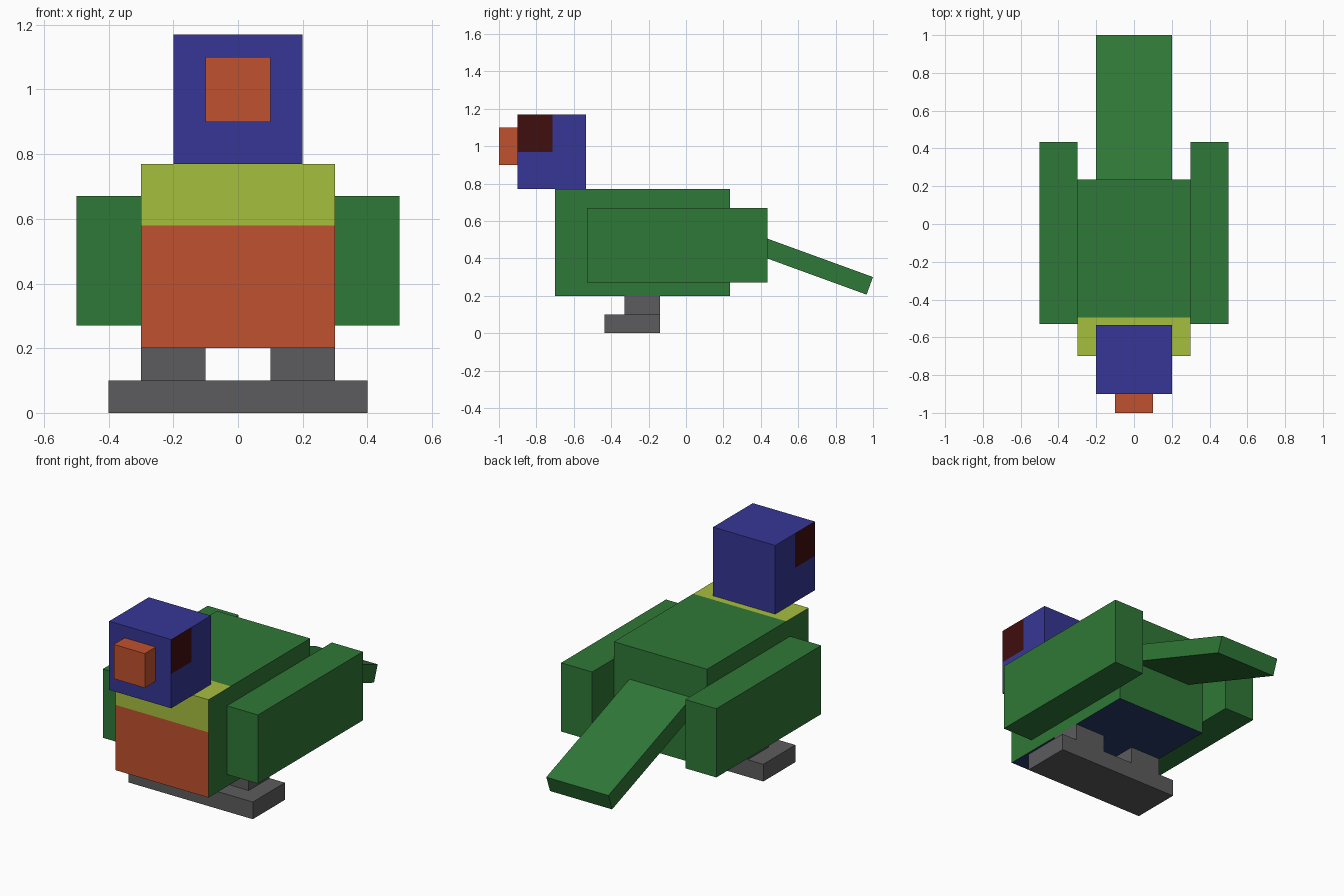
import bpy, bmesh, math

default_cube = bpy.data.objects.get("Cube")
if default_cube:
    bpy.data.objects.remove(default_cube, do_unlink=True)


def material(name, hex_colour):
    """Flat material from an sRGB hex string, stored as linear values."""
    srgb = [int(hex_colour[i:i + 2], 16) / 255 for i in (0, 2, 4)]
    linear = [c / 12.92 if c < 0.04 else ((c + 0.055) / 1.055) ** 2.4 for c in srgb]
    mat = bpy.data.materials.new(name)
    mat.use_nodes = True
    mat.diffuse_color = (*linear, 1)
    bsdf = next(n for n in mat.node_tree.nodes if n.type == 'BSDF_PRINCIPLED')
    bsdf.inputs["Base Color"].default_value = (*linear, 1)
    return mat


green = material("feather_green", "2F7837")
yellow = material("collar_yellow", "A6BF3E")
orange = material("breast_orange", "C0512E")
blue = material("head_blue", "363696")
navy = material("belly_navy", "243B6C")
grey = material("leg_grey", "5C5C5E")
dark_red = material("eye_dark_red", "400E0E")


def box(name, low, high, mats, cuts=(), rule=None):
    """Box between two corners; cuts are (axis, position) and rule picks a slot."""
    centre = [(a + b) / 2 for a, b in zip(low, high)]
    size = [b - a for a, b in zip(low, high)]
    bm = bmesh.new()
    bmesh.ops.create_cube(bm, size=1)
    bmesh.ops.scale(bm, vec=size, verts=bm.verts)
    for axis, position in cuts:
        normal = [float(i == axis) for i in range(3)]
        point = [n * (position - centre[axis]) for n in normal]
        bmesh.ops.bisect_plane(bm, geom=bm.verts[:] + bm.edges[:] + bm.faces[:],
                               plane_co=point, plane_no=normal)
    bm.normal_update()
    if rule:
        for face in bm.faces:
            middle = [m + c for m, c in zip(face.calc_center_median(), centre)]
            face.material_index = rule(middle, face.normal)
    mesh = bpy.data.meshes.new(name)
    bm.to_mesh(mesh)
    bm.free()
    for mat in mats:
        mesh.materials.append(mat)
    obj = bpy.data.objects.new(name, mesh)
    obj.location = centre
    bpy.context.collection.objects.link(obj)
    return obj


# Body: green back and sides, yellow collar, orange breast, navy belly
COLLAR_Z, COLLAR_Y = 0.58, -0.495


def body_slot(middle, normal):
    if normal.z < -0.5:
        return 3
    if normal.y < -0.5:
        return 1 if middle[2] > COLLAR_Z else 2
    if normal.z > 0.5 and middle[1] < COLLAR_Y:
        return 1
    return 0


box("body", (-0.3, -0.7, 0.2), (0.3, 0.235, 0.77), [green, yellow, orange, navy],
    cuts=[(1, COLLAR_Y), (2, COLLAR_Z)], rule=body_slot)

# Head: eyes are cut into the upper front corner of each side
EYE_Y, EYE_Z = -0.715, 0.97


def head_slot(middle, normal):
    return int(abs(normal.x) > 0.5 and middle[1] < EYE_Y and middle[2] > EYE_Z)


box("head", (-0.2, -0.9, 0.77), (0.2, -0.535, 1.17), [blue, dark_red],
    cuts=[(1, EYE_Y), (2, EYE_Z)], rule=head_slot)
box("beak", (-0.1, -1.0, 0.9), (0.1, -0.9, 1.1), [orange])

# Wings and legs on both sides
for side, sign in (("left", 1), ("right", -1)):
    wing_x = sorted((0.3 * sign, 0.5 * sign))
    box(side + "_wing", (wing_x[0], -0.53, 0.27), (wing_x[1], 0.435, 0.67), [green])
    leg_x = sorted((0.1 * sign, 0.3 * sign))
    box(side + "_leg", (leg_x[0], -0.33, 0.1), (leg_x[1], -0.14, 0.2), [grey])

# Feet
box("feet", (-0.4, -0.435, 0), (0.4, -0.14, 0.1), [grey])

# Tail: slab sloping down from the back of the body
tail = box("tail", (-0.2, -0.42, -0.05), (0.2, 0.42, 0.05), [green])
tail.location = (0, 0.588, 0.397)
tail.rotation_euler.x = math.radians(-20)
